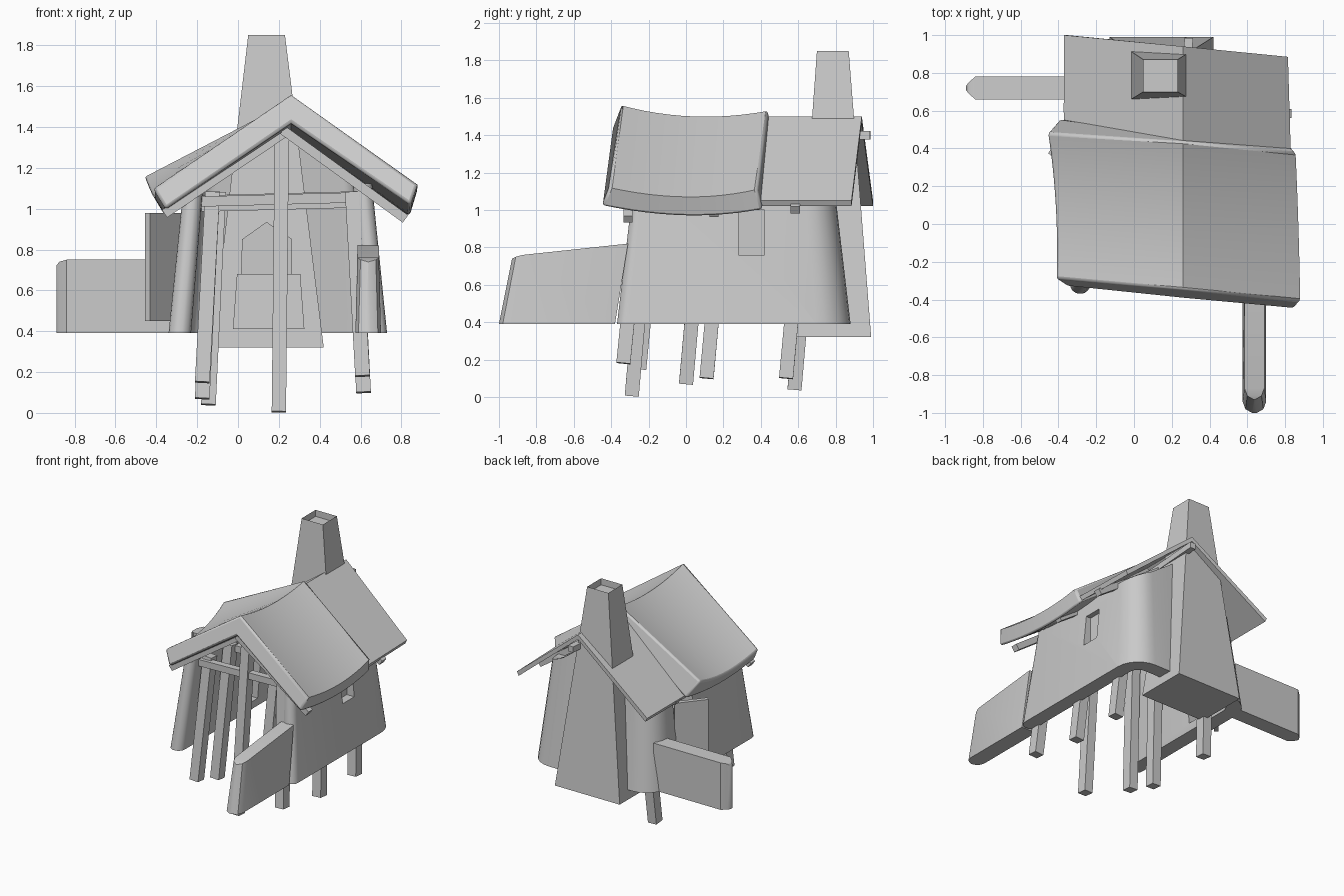
import bpy, bmesh
from math import sin, cos, pi, sqrt
from mathutils import Vector

if "Cube" in bpy.data.objects:
    bpy.data.objects.remove(bpy.data.objects["Cube"])


def finish(name, bm, smooth=None):
    bmesh.ops.recalc_face_normals(bm, faces=bm.faces)
    me = bpy.data.meshes.new(name)
    bm.to_mesh(me)
    bm.free()
    ob = bpy.data.objects.new(name, me)
    bpy.context.collection.objects.link(ob)
    bpy.ops.object.select_all(action='DESELECT')
    ob.select_set(True)
    bpy.context.view_layer.objects.active = ob
    if smooth:
        bpy.ops.object.shade_smooth_by_angle(angle=smooth)
    return ob


def loft(name, rings, smooth=None):
    """Closed solid through a list of equal-sized point rings."""
    bm = bmesh.new()
    vs = [[bm.verts.new(p) for p in r] for r in rings]
    n = len(rings[0])
    for a, b in zip(vs, vs[1:]):
        for i in range(n):
            j = (i + 1) % n
            bm.faces.new((a[i], a[j], b[j], b[i]))
    bm.faces.new(vs[0])
    bm.faces.new(vs[-1])
    return finish(name, bm, smooth)


def rect(x0, x1, y0, y1, z):
    return [(x0, y0, z), (x1, y0, z), (x1, y1, z), (x0, y1, z)]


def box(name, x0, x1, y0, y1, z0, z1):
    return loft(name, [rect(x0, x1, y0, y1, z0), rect(x0, x1, y0, y1, z1)])


def beam(name, a, b, w, h):
    a, b = Vector(a), Vector(b)
    d = (b - a).normalized()
    ref = Vector((0, 1, 0)) if abs(d.y) < 0.7 else Vector((0, 0, 1))
    u = d.cross(ref).normalized() * h / 2
    v = d.cross(u).normalized() * w / 2
    return loft(name, [[p + u + v, p - u + v, p - u - v, p + u - v] for p in (a, b)])


# Walls: a U in plan with rounded corners and ends, leaning inward, gabled top
T, R = 0.055, 0.13
XL, XR, YB, YF = -0.285, 0.675, 0.825, -0.315
st = []
for a in range(5):
    e = T * cos(a * pi / 8) * 0.98
    st.append((XL, YF - e, -1, 0, sqrt(T * T - e * e)))
half = []
for k in range(7):
    a = k * pi / 12
    half.append((XL + R - R * cos(a), YB - R + R * sin(a), -cos(a), sin(a), T))
st += half + [(XL + R + 0.13, YB, 0, 1, T), (0.23, YB, 0, 1, T), (XR - R - 0.15, YB, 0, 1, T)]
st += [(XL + XR - x, y, -nx, ny, t) for x, y, nx, ny, t in reversed(half)]
st += [(XL + XR - x, y, -nx, ny, t) for x, y, nx, ny, t in reversed(st[:5])]


def lean(x, y, z):
    s = 1 - 0.19 * (z - 0.39)
    return (0.2 + (x - 0.2) * s, 0.26 + (y - 0.26) * s, z)


rings = []
for x, y, nx, ny, t in st:
    o, i = (x + nx * t, y + ny * t), (x - nx * t, y - ny * t)
    zt = 1.40 - 0.72 * abs(0.2 + (x - 0.2) * 0.875 - 0.23)
    rings.append([lean(*o, 0.39), lean(*o, zt), lean(*i, zt), lean(*i, 0.39)])
walls = loft("walls", rings, 0.7)

# Doorway in the left wall and window recess in the right wall
for cut in (box("door_cutter", -0.5, -0.1, 0.33, 0.56, 0.45, 0.97),
            box("window_cutter", 0.63, 0.9, 0.28, 0.42, 0.76, 1.0)):
    cut.hide_render = True
    m = walls.modifiers.new("opening", 'BOOLEAN')
    m.operation, m.solver, m.object = 'DIFFERENCE', 'EXACT', cut
    bpy.context.view_layer.objects.active = walls
    bpy.ops.object.modifier_apply(modifier=m.name)
    bpy.data.objects.remove(cut)

# Door standing ajar
door = [(-0.30, 0.565), (-0.455, 0.375), (-0.43, 0.355), (-0.275, 0.545)]
loft("door", [[(x, y, z) for x, y in door] for z in (0.45, 0.98)])

# Sagging thatch over the front: three cross-sections blended along y
front = [(-0.415, -0.29, 1.10), (0.26, -0.35, 1.56), (0.88, -0.41, 1.12),
         (0.845, -0.45, 1.02), (0.26, -0.39, 1.42), (-0.355, -0.33, 1.00)]
mid = [(-0.42, 0.10, 1.07), (0.26, 0.04, 1.50), (0.87, 0.0, 1.07),
       (0.84, 0.0, 0.965), (0.26, 0.04, 1.37), (-0.36, 0.10, 0.97)]
back = [(-0.46, 0.48, 1.16), (0.26, 0.44, 1.53), (0.855, 0.38, 1.11),
        (0.83, 0.41, 1.00), (0.26, 0.46, 1.40), (-0.39, 0.56, 1.04)]
rings = []
for k in range(13):
    t = k / 6 - 1
    w = (t * (t - 1) / 2, 1 - t * t, t * (t + 1) / 2)
    rings.append([sum((Vector(p) * c for p, c in zip(ps, w)), Vector())
                  for ps in zip(front, mid, back)])
thatch = loft("thatch_roof", rings, 0.7)
bev = thatch.modifiers.new("soft_edges", 'BEVEL')
bev.width, bev.segments, bev.angle_limit = 0.015, 2, 1.3

# Thin flat roof at the back
rings = []
for yl, ym, yr, xr in ((0.44, 0.43, 0.38, 0.83), (1.0, 0.94, 0.885, 0.815)):
    rings.append([(-0.37, yl, 1.05), (0.26, ym, 1.50), (xr, yr, 1.05),
                  (xr - 0.015, yr, 1.02), (0.26, ym, 1.465), (-0.355, yl, 1.02)])
loft("back_roof", rings)

# Chimney with a hollow top
bm = bmesh.new()
lo = [bm.verts.new(p) for p in rect(-0.13, 0.42, 0.59, 0.99, 0.32)]
hi = [bm.verts.new(p) for p in rect(0.05, 0.23, 0.70, 0.87, 1.85)]
for i in range(4):
    j = (i + 1) % 4
    bm.faces.new((lo[i], lo[j], hi[j], hi[i]))
bm.faces.new(lo[::-1])
top = bm.faces.new(hi)
bmesh.ops.inset_region(bm, faces=[top], thickness=0.03)
for v in top.verts:
    v.co.z -= 0.05
finish("chimney", bm)

# Hearth and its pointed hood
loft("hearth", [rect(-0.025, 0.325, 0.52, 0.72, 0.41), rect(-0.005, 0.305, 0.54, 0.72, 0.68)])
hood = [(0.015, 0.68), (0.265, 0.68), (0.265, 0.85), (0.14, 0.935), (0.02, 0.85)]
loft("hearth_hood", [[(x, y, z) for x, z in hood] for y in (0.59, 0.75)])

# Low garden walls with rounded free ends
prof = [(-0.31, 0.82, 0.0), (-0.87, 0.76, 0.0), (-0.91, 0.75, 0.015), (-0.93, 0.74, 0.05)]
rings = []
for y, z, c in prof:
    yb = y - 0.07
    rings.append([(0.575 + c, yb, 0.39), (0.70 - c, yb, 0.39), (0.69 - c, y, z), (0.585 + c, y, z)])
loft("front_garden_wall", rings, 0.7)
rings = []
for x, z, c in ((-0.27, 0.75, 0), (-0.84, 0.75, 0), (-0.875, 0.74, 0.03), (-0.89, 0.72, 0.05)):
    rings.append([(x, 0.66 + c, 0.39), (x, 0.78 - c, 0.39), (x, 0.78 - c, z), (x, 0.66 + c, z)])
loft("side_garden_wall", rings, 0.7)

# Stilt posts, leaning slightly
posts = [(-0.175, -0.25, 0.15), (-0.175, 0.0, 0.07), (-0.145, 0.58, 0.04),
         (0.61, -0.335, 0.18), (0.615, 0.11, 0.10), (0.615, 0.535, 0.10)]
for k, (x, y, z) in enumerate(posts):
    tx = x + (0.05 if x < 0 else -0.05)
    beam(f"post_{k + 1}", (x, y, z), (tx, y + 0.09, 1.08), 0.075, 0.072)
beam("king_post", (0.20, -0.29, 0.005), (0.215, -0.17, 1.40), 0.075, 0.07)

# Tie beams, rafter pairs and ridge pole
for k, (y, z) in enumerate(((-0.2, 1.045), (0.12, 1.05), (0.58, 1.02))):
    beam(f"tie_beam_{k + 1}", (-0.18, y, z - 0.01), (0.58, y, z + 0.01), 0.05, 0.05)
for k, (y, dz) in enumerate(((-0.31, 0.0), (0.15, 0.03), (0.585, 0.05))):
    beam(f"left_rafter_{k + 1}", (-0.36, y + 0.03, 0.975 + dz), (0.24, y + 0.03, 1.38 + dz / 2), 0.05, 0.045)
    beam(f"right_rafter_{k + 1}", (0.82, y, 0.95 + dz), (0.22, y, 1.385 + dz / 2), 0.05, 0.045)
beam("ridge_pole", (0.21, -0.27, 1.385), (0.29, 0.985, 1.40), 0.045, 0.045)
